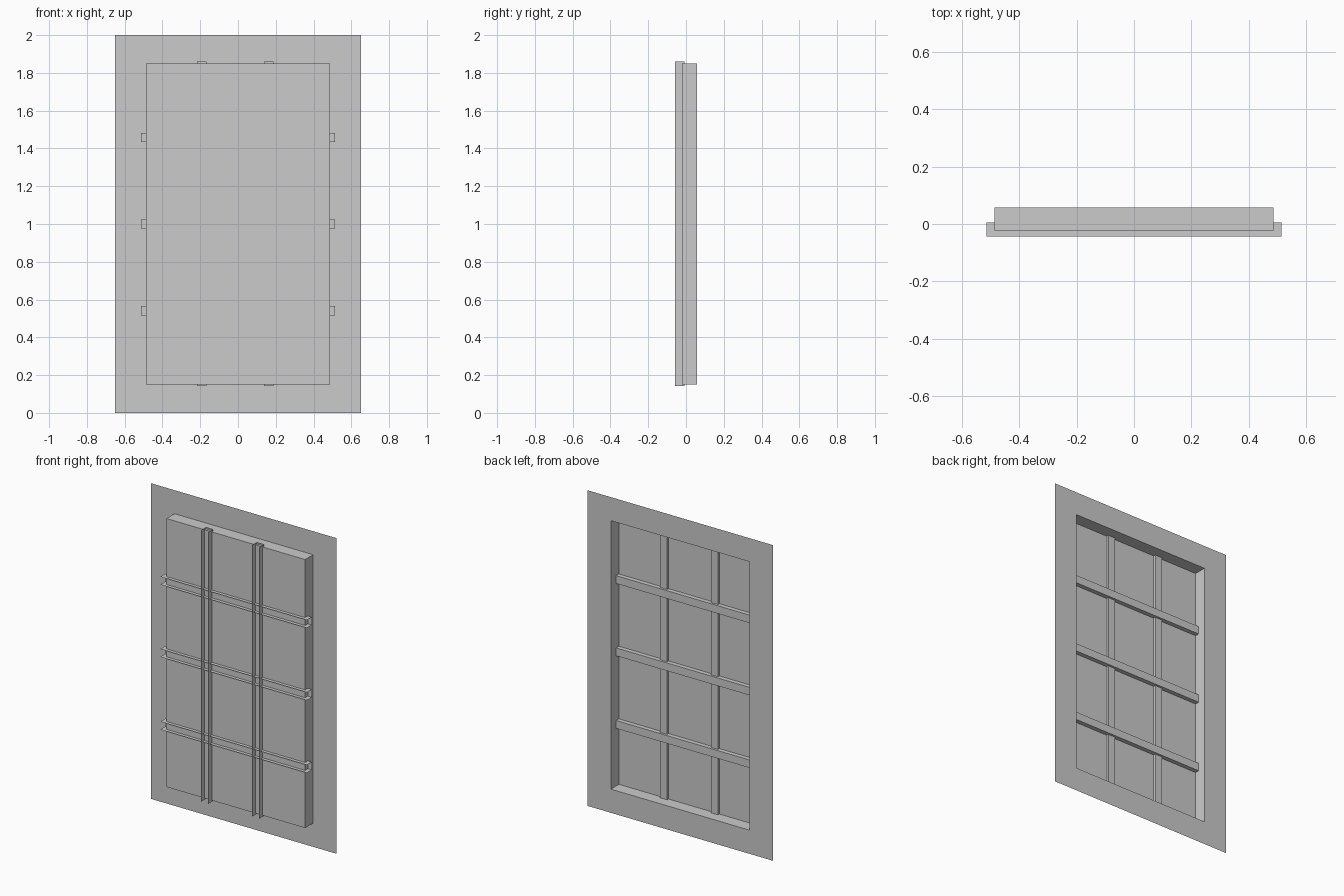
import bpy, bmesh

if "Cube" in bpy.data.objects:
    bpy.data.objects.remove(bpy.data.objects["Cube"])

WALL_Y, GLASS_Y = 0.058, -0.022      # back sheet and front pane depth
HX, Z0, Z1 = 0.486, 0.15, 1.851      # window opening


def make(name, verts, faces, recalc=True):
    mesh = bpy.data.meshes.new(name)
    mesh.from_pydata(verts, [], faces)
    if recalc:
        bm = bmesh.new()
        bm.from_mesh(mesh)
        bmesh.ops.recalc_face_normals(bm, faces=bm.faces)
        bm.to_mesh(mesh)
        bm.free()
    obj = bpy.data.objects.new(name, mesh)
    bpy.context.collection.objects.link(obj)
    return obj


def rect(hx, z0, z1, y):
    return [(-hx, y, z0), (hx, y, z0), (hx, y, z1), (-hx, y, z1)]


def ring(a, b):
    return [(a + i, a + (i + 1) % 4, b + (i + 1) % 4, b + i) for i in range(4)]


# wall sheet with the window opening
make("wall", rect(0.65, 0, 2, WALL_Y) + rect(HX, Z0, Z1, WALL_Y), ring(0, 4))

# sides of the window recess
make("window_reveal", rect(HX, Z0, Z1, WALL_Y) + rect(HX, Z0, Z1, GLASS_Y), ring(0, 4))

# pane closing the front of the recess
make("window_pane", rect(HX, Z0, Z1, GLASS_Y), [(0, 1, 2, 3)], False)


# glazing bars: thin U channels, open to the front and at the ends
def channel(name, centre, lo, hi, front, back, vertical):
    w = 0.025
    profile = [(centre - w, front), (centre - w, back), (centre + w, back), (centre + w, front)]
    verts = [(c, y, t) if vertical else (t, y, c) for t in (lo, hi) for c, y in profile]
    make(name, verts, [(i, i + 1, i + 5, i + 4) for i in range(3)])


for i, x in enumerate((-0.193, 0.163)):
    channel(f"vertical_bar_{i + 1}", x, 0.142, 1.861, -0.058, -0.008, True)

for i, z in enumerate((0.54, 1.0, 1.458)):
    channel(f"horizontal_bar_{i + 1}", z, -0.514, 0.513, -0.044, 0.006, False)
